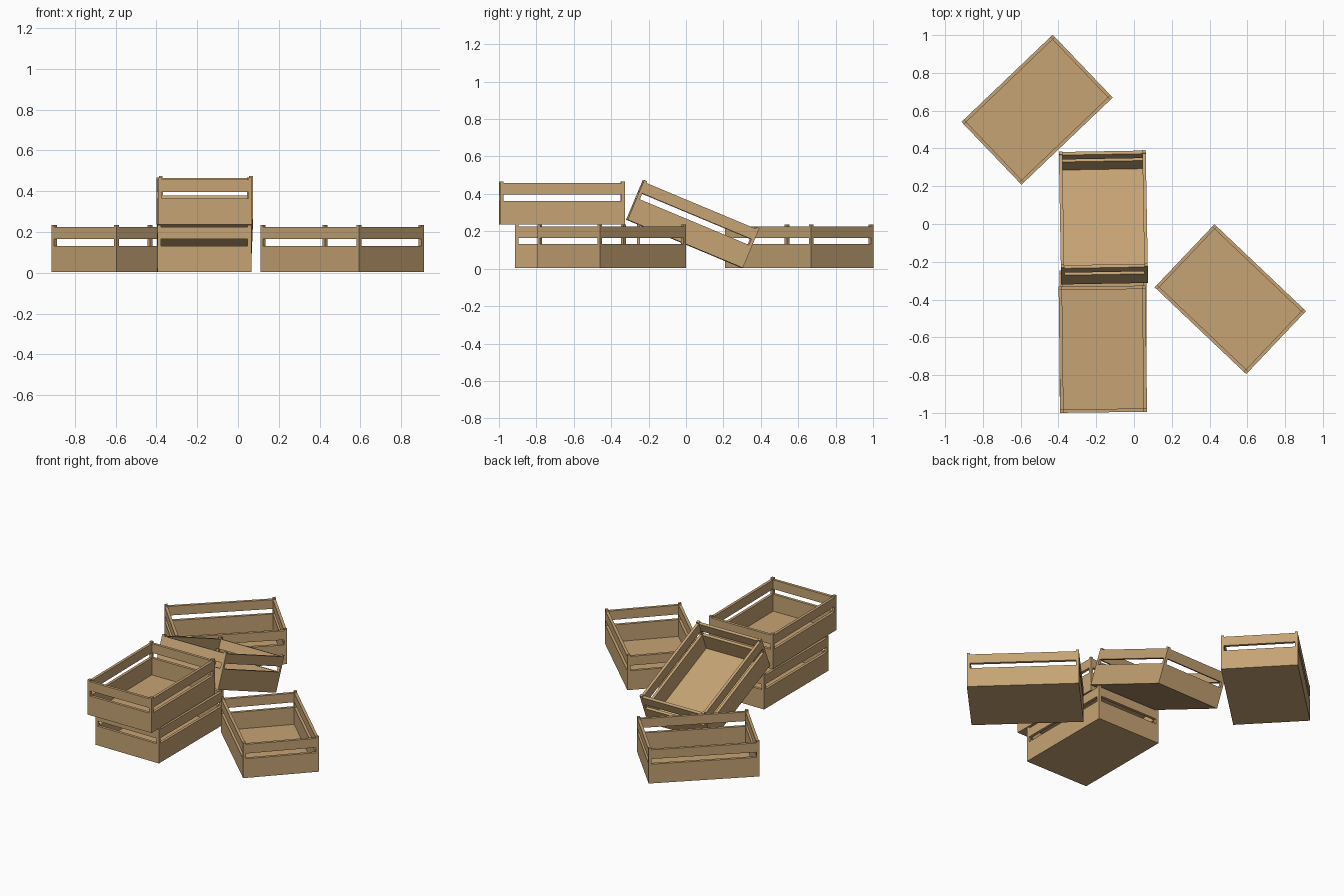
import bpy, bmesh, math
from mathutils import Matrix, Vector

if "Cube" in bpy.data.objects:
    bpy.data.objects.remove(bpy.data.objects["Cube"])

wood = bpy.data.materials.new("tan wood")
wood.diffuse_color = (0.565, 0.370, 0.175, 1)
wood.use_nodes = True
wood.node_tree.nodes["Principled BSDF"].inputs["Base Color"].default_value = wood.diffuse_color

W, L = 0.46, 0.668      # crate width (x) and length (y)
T = 0.018               # board and post thickness
WALL_TOP, POST_TOP = 0.22, 0.23


def box(bm, x0, x1, y0, y1, z0, z1):
    m = Matrix.Translation(((x0 + x1) / 2, (y0 + y1) / 2, (z0 + z1) / 2)) \
        @ Matrix.Diagonal((x1 - x0, y1 - y0, z1 - z0, 1))
    bmesh.ops.create_cube(bm, size=1, matrix=m)


def crate(name, loc, yaw, tilt=0.0):
    bm = bmesh.new()
    hw, hl = W / 2, L / 2
    # floor panel
    box(bm, -hw + T, hw - T, -hl + T, hl - T, 0, 0.015)
    # corner posts
    for sx in (-1, 1):
        for sy in (-1, 1):
            cx, cy = sx * (hw - T / 2), sy * (hl - T / 2)
            box(bm, cx - T / 2, cx + T / 2, cy - T / 2, cy + T / 2, 0, POST_TOP)
    # wide lower boards and narrow upper slats, with the hand slot between
    for z0, z1 in ((0, 0.126), (0.16, WALL_TOP)):
        for s in (-1, 1):
            cx, cy = s * (hw - T / 2), s * (hl - T / 2)
            box(bm, cx - T / 2, cx + T / 2, -hl + T, hl - T, z0, z1)
            box(bm, -hw + T, hw - T, cy - T / 2, cy + T / 2, z0, z1)
    me = bpy.data.meshes.new(name)
    bm.to_mesh(me)
    bm.free()
    me.materials.append(wood)
    ob = bpy.data.objects.new(name, me)
    bpy.context.collection.objects.link(ob)
    ob.matrix_world = (Matrix.Translation(Vector(loc))
                       @ Matrix.Rotation(math.radians(yaw), 4, 'Z')
                       @ Matrix.Rotation(math.radians(tilt), 4, 'X'))


# stacked pair
crate("stack_lower_crate", (-0.165, -0.579, 0.005), 0)
crate("stack_upper_crate", (-0.165, -0.663, 0.237), 0.7)
# crate leaning on the stack
crate("leaning_crate", (-0.161, -0.008, 0.133), 1.0, -22.7)
# loose crates on the ground
crate("right_crate", (0.51, -0.398, 0.005), 46.5)
crate("left_crate", (-0.513, 0.605, 0.005), -46.3)
